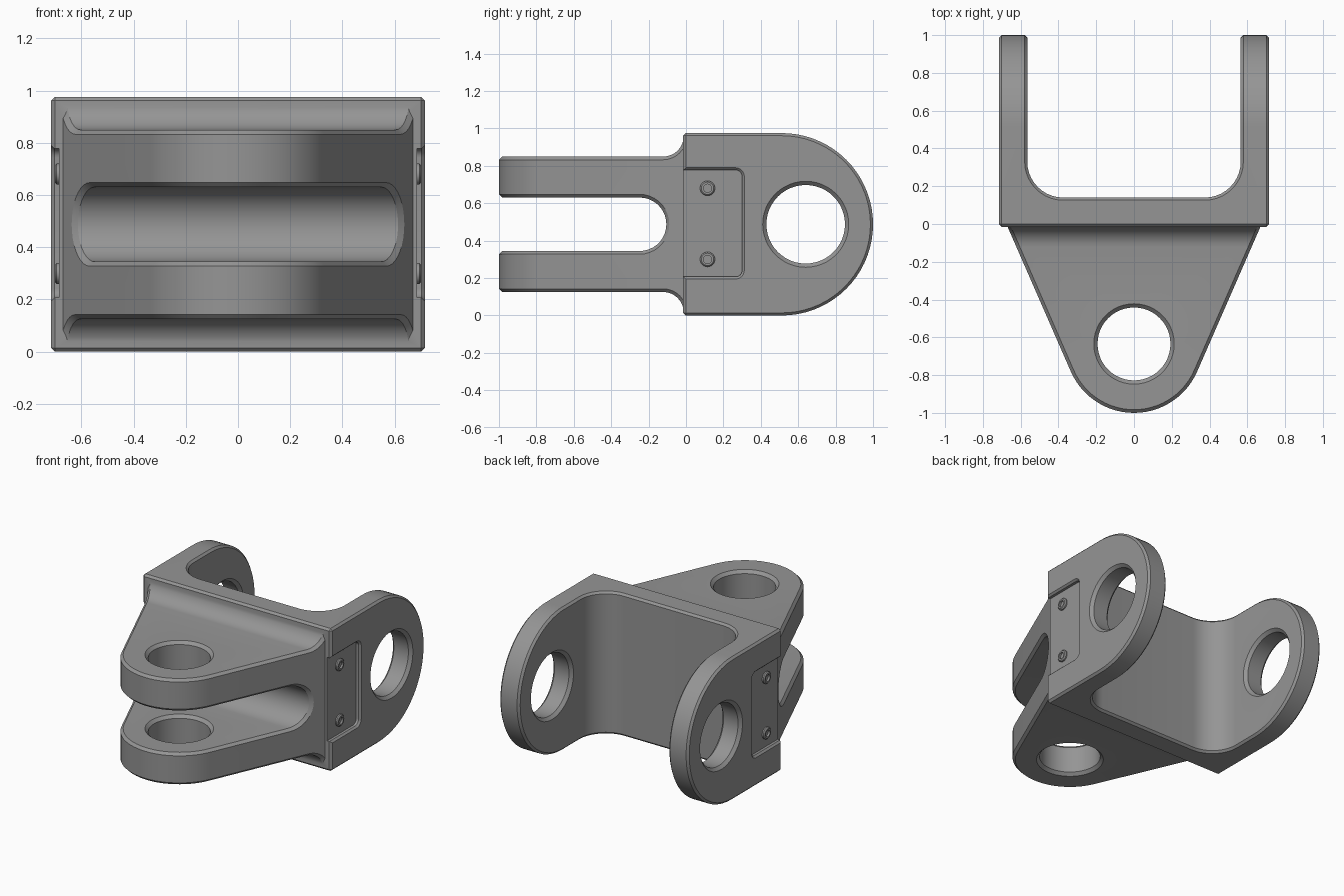
import bpy, bmesh, math

if "Cube" in bpy.data.objects:
    bpy.data.objects.remove(bpy.data.objects["Cube"])

H = 0.975            # yoke height
MID = H / 2
FRONT = -0.015       # front face of the yoke plate
XY = lambda a, b, h: (a, b, h)      # profile in plan, extruded up
YZ = lambda a, b, h: (h, a, b)      # profile from the side, extruded across

steel = bpy.data.materials.new("dark_grey")
steel.diffuse_color = (0.3, 0.3, 0.3, 1)
steel.use_nodes = True
steel.node_tree.nodes["Principled BSDF"].inputs["Base Color"].default_value = steel.diffuse_color


def arc(cx, cy, r, a0, a1, n):
    return [(cx + r * math.cos(math.radians(a0 + (a1 - a0) * i / n)),
             cy + r * math.sin(math.radians(a0 + (a1 - a0) * i / n))) for i in range(n + 1)]


def make(name, rings):
    """Skin a stack of closed rings and cap both ends."""
    bm = bmesh.new()
    vs = [[bm.verts.new(p) for p in ring] for ring in rings]
    n = len(vs[0])
    for lo, hi in zip(vs, vs[1:]):
        for i in range(n):
            bm.faces.new((lo[i], lo[(i + 1) % n], hi[(i + 1) % n], hi[i]))
    bm.faces.new(vs[0])
    bm.faces.new(vs[-1])
    bmesh.ops.recalc_face_normals(bm, faces=bm.faces)
    me = bpy.data.meshes.new(name)
    bm.to_mesh(me)
    bm.free()
    me.materials.append(steel)
    ob = bpy.data.objects.new(name, me)
    bpy.context.collection.objects.link(ob)
    return ob


def prism(name, pts, lo, hi, place):
    return make(name, [[place(a, b, h) for a, b in pts] for h in (lo, hi)])


def lathe(name, profile, centre, place, n=48):
    return make(name, [[place(a, b, h) for a, b in arc(*centre, r, 0, 360, n)[:-1]]
                       for r, h in profile])


def activate(ob):
    bpy.ops.object.select_all(action='DESELECT')
    bpy.context.view_layer.objects.active = ob
    ob.select_set(True)


def boolean(ob, other, op):
    m = ob.modifiers.new("bool", 'BOOLEAN')
    m.operation, m.object, m.solver = op, other, 'EXACT'
    activate(ob)
    bpy.ops.object.modifier_apply(modifier=m.name)
    bpy.data.objects.remove(other)


def chamfer(ob, width, y_max=9):
    bm = bmesh.new()
    bm.from_mesh(ob.data)
    bmesh.ops.remove_doubles(bm, verts=bm.verts, dist=1e-5)
    edges = [e for e in bm.edges if len(e.link_faces) == 2
             and e.calc_face_angle(0) > math.radians(30)
             and (e.verts[0].co.y + e.verts[1].co.y) / 2 < y_max]
    bmesh.ops.bevel(bm, geom=edges, offset=width, offset_type='OFFSET', segments=1,
                    profile=0.5, affect='EDGES', clamp_overlap=False)
    bm.to_mesh(ob.data)
    bm.free()


def hole_profile(r, c, walls):
    """Bore profile that flares at both faces of each wall."""
    e = 0.01
    out = [(r + c + e, walls[0][0] - 0.1)]
    for lo, hi in walls:
        out += [(r + c + e, lo - e), (r, lo + c), (r, hi - c), (r + c + e, hi + e)]
    return out + [(r + c + e, walls[-1][1] + 0.1)]


# U-shaped yoke: plan profile intersected with the round-ended side profile
W, T, R = 0.715, 0.15, 0.19
inner = W - T
u_pts = ([(-W, 1.2), (-W, FRONT), (W, FRONT), (W, 1.2), (inner, 1.2)]
         + arc(inner - R, 0.14 + R, R, 0, -90, 10)
         + arc(-inner + R, 0.14 + R, R, -90, -180, 10) + [(-inner, 1.2)])
yoke = prism("clevis_bracket", u_pts, -0.2, 1.2, XY)
d_pts = [(-0.2, 0)] + arc(1 - MID, MID, MID, -90, 90, 36) + [(-0.2, H)]
boolean(yoke, prism("side_profile", d_pts, -1, 1, YZ), 'INTERSECT')
chamfer(yoke, 0.014)

# Tapered fork: plan taper intersected with slotted, filleted side profile
NY, NR = -0.635, 0.365
ang = 23.6
back = 0.03
tx = NR * math.cos(math.radians(ang))
ty = NY - NR * math.sin(math.radians(ang))
bx = tx + (back - ty) * math.tan(math.radians(ang))
taper = [(-bx, back)] + arc(0, NY, NR, 180 + ang, 360 - ang, 26) + [(bx, back)]
fork = prism("fork", taper, -0.2, 1.2, XY)
half, slot, fr = 0.362, 0.143, 0.11
side = ([(-1.2, MID + slot)] + arc(-0.105 - slot, MID, slot, 90, -90, 18)
        + [(-1.2, MID - slot), (-1.2, MID - half)]
        + arc(-0.122, MID - half - fr, fr, 90, 0, 8) + [(back - 0.005, MID - half - fr)]
        + [(back - 0.005, MID + half + fr)]
        + arc(-0.122, MID + half + fr, fr, 0, -90, 8) + [(-1.2, MID + half)])
boolean(fork, prism("slot_profile", side, -1, 1, YZ), 'INTERSECT')
chamfer(fork, 0.017, y_max=-0.0125)
boolean(yoke, fork, 'UNION')

# Pin bores through the fork and through both arms
boolean(yoke, lathe("fork_bore", hole_profile(
    0.193, 0.02, [(MID - half, MID - slot), (MID + slot, MID + half)]), (0, NY), XY), 'DIFFERENCE')
boolean(yoke, lathe("arm_bore", hole_profile(
    0.21, 0.02, [(-W, -inner), (inner, W)]), (0.64, MID), YZ), 'DIFFERENCE')


# Shallow side recesses with chamfered rims, each holding two socket screws
def recess_outline(grow):
    z0, z1, y1, cr = 0.207 - grow, 0.778 + grow, 0.3 + grow, 0.035 + grow
    return ([(-0.1, z0)] + arc(y1 - cr, z0 + cr, cr, -90, 0, 6)
            + arc(y1 - cr, z1 - cr, cr, 0, 90, 6) + [(-0.1, z1)])


DEPTH = 0.03
rim = [(0, W - DEPTH), (0, W - 0.012), (0.022, W + 0.01), (0.022, 0.9)]
screw = [(0.04, -0.01), (0.04, 0.009), (0.033, 0.016), (0.022, 0.016), (0.022, 0.003)]
for s, tag in ((-1, "left"), (1, "right")):
    cutter = make("recess", [[YZ(a, b, s * x) for a, b in recess_outline(g)] for g, x in rim])
    boolean(yoke, cutter, 'DIFFERENCE')
    for z, pos in ((0.30, "lower"), (0.68, "upper")):
        prof = [(r, s * (W - DEPTH + h)) for r, h in screw]
        ob = lathe(f"screw_{tag}_{pos}", prof, (0.115, z), YZ, 24)
        activate(ob)
        bpy.ops.object.shade_smooth_by_angle(angle=math.radians(28))

activate(yoke)
bpy.ops.object.shade_smooth_by_angle(angle=math.radians(28))
